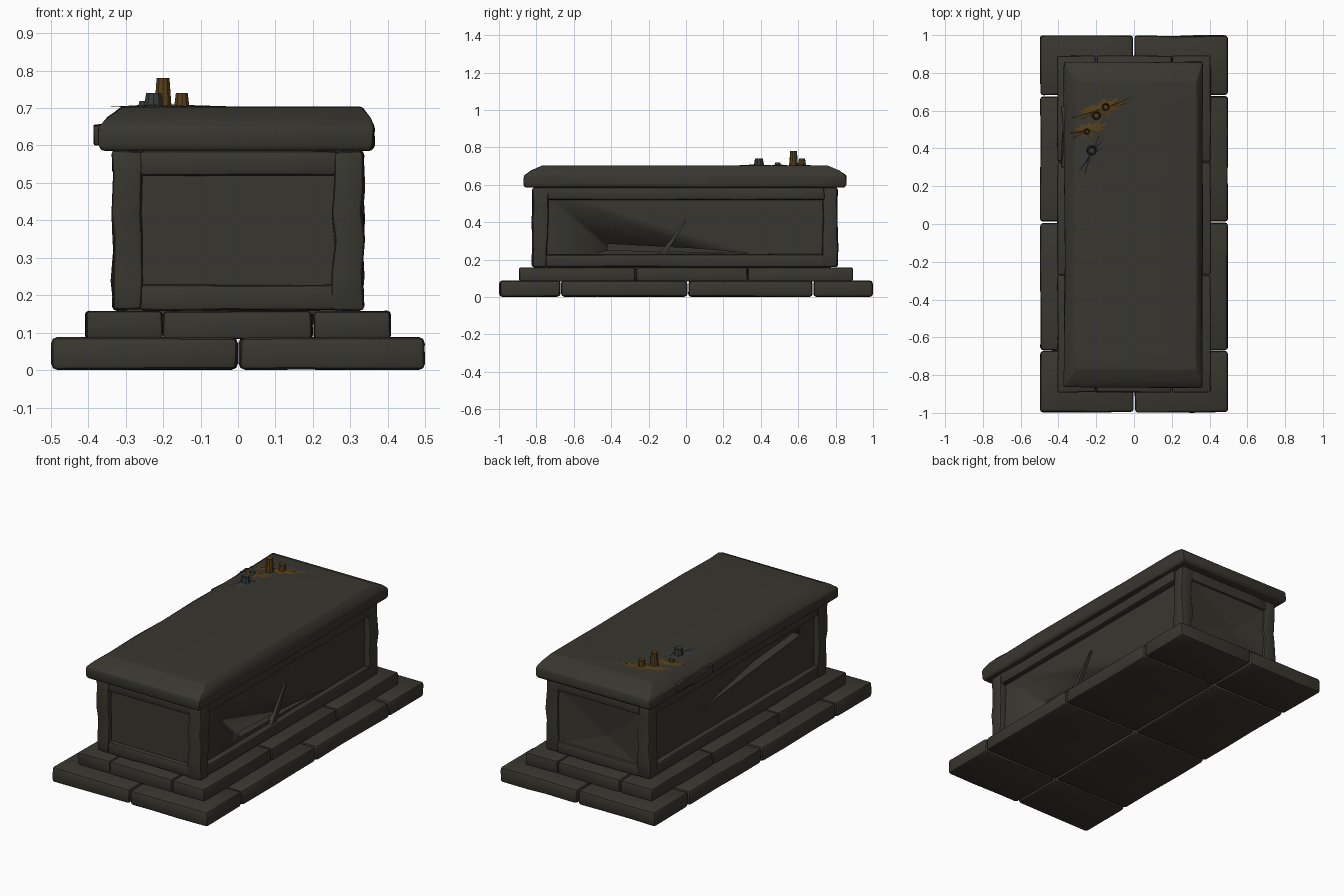
import bpy, bmesh, math, random
from mathutils import Vector

random.seed(4)
if "Cube" in bpy.data.objects:
    bpy.data.objects.remove(bpy.data.objects["Cube"], do_unlink=True)


def material(name, r, g, b):
    m = bpy.data.materials.new(name)
    m.use_nodes = True
    m.diffuse_color = (r, g, b, 1)
    bsdf = next(n for n in m.node_tree.nodes if n.type == 'BSDF_PRINCIPLED')
    bsdf.inputs["Base Color"].default_value = (r, g, b, 1)
    bsdf.inputs["Roughness"].default_value = 0.9
    return m


STONE = material("dark_stone", 0.040, 0.037, 0.028)
WAX = material("amber_wax", 0.092, 0.050, 0.010)
GREY = material("grey_wax", 0.038, 0.040, 0.040)


def finish(name, bm, mat, angle=35):
    bmesh.ops.recalc_face_normals(bm, faces=bm.faces)
    mesh = bpy.data.meshes.new(name)
    bm.to_mesh(mesh)
    bm.free()
    mesh.materials.append(mat)
    ob = bpy.data.objects.new(name, mesh)
    bpy.context.collection.objects.link(ob)
    bpy.ops.object.select_all(action='DESELECT')
    ob.select_set(True)
    bpy.context.view_layer.objects.active = ob
    bpy.ops.object.shade_smooth_by_angle(angle=math.radians(angle))
    return ob


def weather(bm, axis, lo, hi, cuts, wobble, bevel):
    """Slice along one axis, push the slices about, and round worn edges."""
    normal = Vector([float(i == axis) for i in range(3)])
    for i in range(cuts):
        t = (i + 1 + random.uniform(-.3, .3)) / (cuts + 1)
        bmesh.ops.bisect_plane(bm, geom=bm.verts[:] + bm.edges[:] + bm.faces[:],
                               plane_co=normal * (lo + (hi - lo) * t), plane_no=normal)
    for v in bm.verts:
        for k in range(3):
            v.co[k] += random.uniform(-1, 1) * wobble[k]
    bmesh.ops.recalc_face_normals(bm, faces=bm.faces)
    edges = [e for e in bm.edges if len(e.link_faces) == 2
             and e.calc_face_angle(0) > math.radians(20)]
    bmesh.ops.bevel(bm, geom=edges, offset=bevel, segments=2, profile=0.5, affect='EDGES')


def rings(levels):
    """Stack of rectangles (z, x0, x1, y0, y1) joined into a solid."""
    bm = bmesh.new()
    loops = [[bm.verts.new(p) for p in ((a, c, z), (b, c, z), (b, d, z), (a, d, z))]
             for z, a, b, c, d in levels]
    bm.faces.new(loops[0][::-1])
    bm.faces.new(loops[-1])
    for low, high in zip(loops, loops[1:]):
        for i in range(4):
            j = (i + 1) % 4
            bm.faces.new((low[i], low[j], high[j], high[i]))
    return bm


def stone(name, x, y, z, wobble=.004, bevel=.012, cuts=2):
    bm = rings([(z[0], *x, *y), (z[1], *x, *y)])
    spans = [x, y, z]
    axis = max(range(3), key=lambda k: spans[k][1] - spans[k][0])
    weather(bm, axis, *spans[axis], cuts, (wobble, wobble, wobble * .4), bevel)
    return finish(name, bm, STONE)


def paving(name, xs, ys, z, gap, bevel):
    for i, x in enumerate(zip(xs, xs[1:])):
        for j, y in enumerate(zip(ys, ys[1:])):
            stone(f"{name}_{i}_{j}", (x[0] + gap, x[1] - gap),
                  (y[0] + gap, y[1] - gap), z, .003, bevel)


# Stepped base of separate blocks
paving("lower_step", (-.5, 0, .5), (-1, -.67, .01, .68, 1), (.002, .088), .003, .016)
paving("upper_step", (-.408, -.2, .2, .408), (-.893, -.27, .33, .893), (.084, .158), .002, .01)

# Chest core, whose faces are the recessed panels
bm = rings([(.15, -.30, .30, -.795, .775), (.59, -.30, .30, -.795, .775)])
core = finish("chest_core", bm, STONE)

# Long broken slots cut into the side panels
for side, pts in ((1, ((-.42, .25), (.35, .235), (.05, .26), (-.42, .285))),
                  (-1, ((.3, .36), (-.62, .45), (-.6, .49), (-.2, .46)))):
    bm = bmesh.new()
    face = bm.faces.new([bm.verts.new((side * .24, y, z)) for y, z in pts])
    out = bmesh.ops.extrude_face_region(bm, geom=[face])
    bmesh.ops.translate(bm, vec=(side * .1, 0, 0),
                        verts=[g for g in out["geom"] if isinstance(g, bmesh.types.BMVert)])
    cutter = finish("slot_cutter", bm, STONE)
    cutter.hide_render = True
    cutter.hide_set(True)
    cut = core.modifiers.new("slot", 'BOOLEAN')
    cut.operation = 'DIFFERENCE'
    cut.solver = 'EXACT'
    cut.object = cutter
bpy.context.view_layer.objects.active = core
core.select_set(True)
for mod in list(core.modifiers):
    bpy.ops.object.modifier_apply(modifier=mod.name)
for ob in [o for o in bpy.data.objects if o.name.startswith("slot_cutter")]:
    bpy.data.objects.remove(ob, do_unlink=True)

# Crumpled back panel, sunk toward an off-centre point
bm = bmesh.new()
corners = [bm.verts.new((x, .798, z)) for x, z in
           ((-.26, .22), (.26, .22), (.26, .525), (-.26, .525))]
hub = bm.verts.new((-.05, .778, .33))
for i in range(4):
    bm.faces.new((corners[i], corners[(i + 1) % 4], hub))
finish("back_panel", bm, STONE, 2)

# Corner posts and rails framing the panels
HEIGHTS = {"bottom": (.16, .228), "top": (.52, .586)}
for sx, xname in ((1, "left"), (-1, "right")):
    x = sorted((sx * .253, sx * .334))
    for yname, y in (("front", (-.82, -.74)), ("back", (.73, .81))):
        stone(f"{yname}_{xname}_post", x, y, (.16, .586), .007, .012, 4)
    for level, z in HEIGHTS.items():
        stone(f"{xname}_{level}_rail", sorted((sx * .28, sx * .332)),
              (-.75, .74), z, .005, .012, 6)
for yname, y in (("front", (-.82, -.77)), ("back", (.76, .81))):
    for level, z in HEIGHTS.items():
        stone(f"{yname}_{level}_rail", (-.265, .265), y, z, .003, .012, 3)

# Fallen splinter leaning on the side panel
bm = rings([(.225, .29, .322, -.15, -.11), (.41, .295, .31, -.005, .005)])
finish("leaning_splinter", bm, STONE)

# Lid with a sloping rim
bm = rings([(.586, -.362, .355, -.86, .85), (.60, -.37, .362, -.867, .857),
            (.65, -.37, .362, -.867, .857), (.675, -.345, .352, -.83, .82),
            (.703, -.308, .33, -.77, .76)])
weather(bm, 1, -.86, .85, 6, (.005, .005, .001), .006)
finish("lid", bm, STONE, 30)
stone("chipped_lid_edge", (-.382, -.34), (.3, .62), (.602, .655), .008, .006, 3)


def puddle(name, x, y, rx, ry, mat, turn, points=22):
    """Thin ragged splash of wax lying on the lid."""
    bm = bmesh.new()
    ring = []
    for i in range(points):
        a = math.tau * i / points
        r = random.uniform(.75, 1.1) if i % 2 else random.uniform(.35, .65)
        u, v = rx * r * math.cos(a), ry * r * math.sin(a)
        ring.append(bm.verts.new((x + u * math.cos(turn) - v * math.sin(turn),
                                  y + u * math.sin(turn) + v * math.cos(turn), .703)))
    hub = bm.verts.new((x, y, .709))
    for i in range(points):
        bm.faces.new((ring[i], ring[(i + 1) % points], hub))
    bm.faces.new(ring[::-1])
    finish(name, bm, mat)


def candle(name, x, y, top, r, mat):
    """Tapered stub with a hollow melted top."""
    bm = bmesh.new()
    h = top - .70
    bmesh.ops.create_cone(bm, cap_ends=True, segments=10, radius1=r, radius2=r * .75, depth=h)
    bmesh.ops.translate(bm, verts=bm.verts, vec=(x, y, .70 + h / 2))
    cap = [f for f in bm.faces if f.normal.z > .9]
    bmesh.ops.inset_individual(bm, faces=cap, thickness=r * .25)
    bmesh.ops.translate(bm, verts=cap[0].verts[:], vec=(0, 0, -.012))
    finish(name, bm, mat)


# Melted candles near the back corner
puddle("long_wax_splash", -.17, .61, .20, .055, WAX, .3)
puddle("short_wax_splash", -.24, .50, .11, .05, WAX, .2)
puddle("grey_wax_splash", -.23, .37, .13, .06, GREY, 1.0)
candle("tall_candle", -.20, .575, .78, .024, WAX)
candle("short_candle", -.15, .62, .74, .022, WAX)
candle("grey_candle", -.225, .39, .74, .028, GREY)
candle("grey_stub", -.25, .49, .718, .018, GREY)
